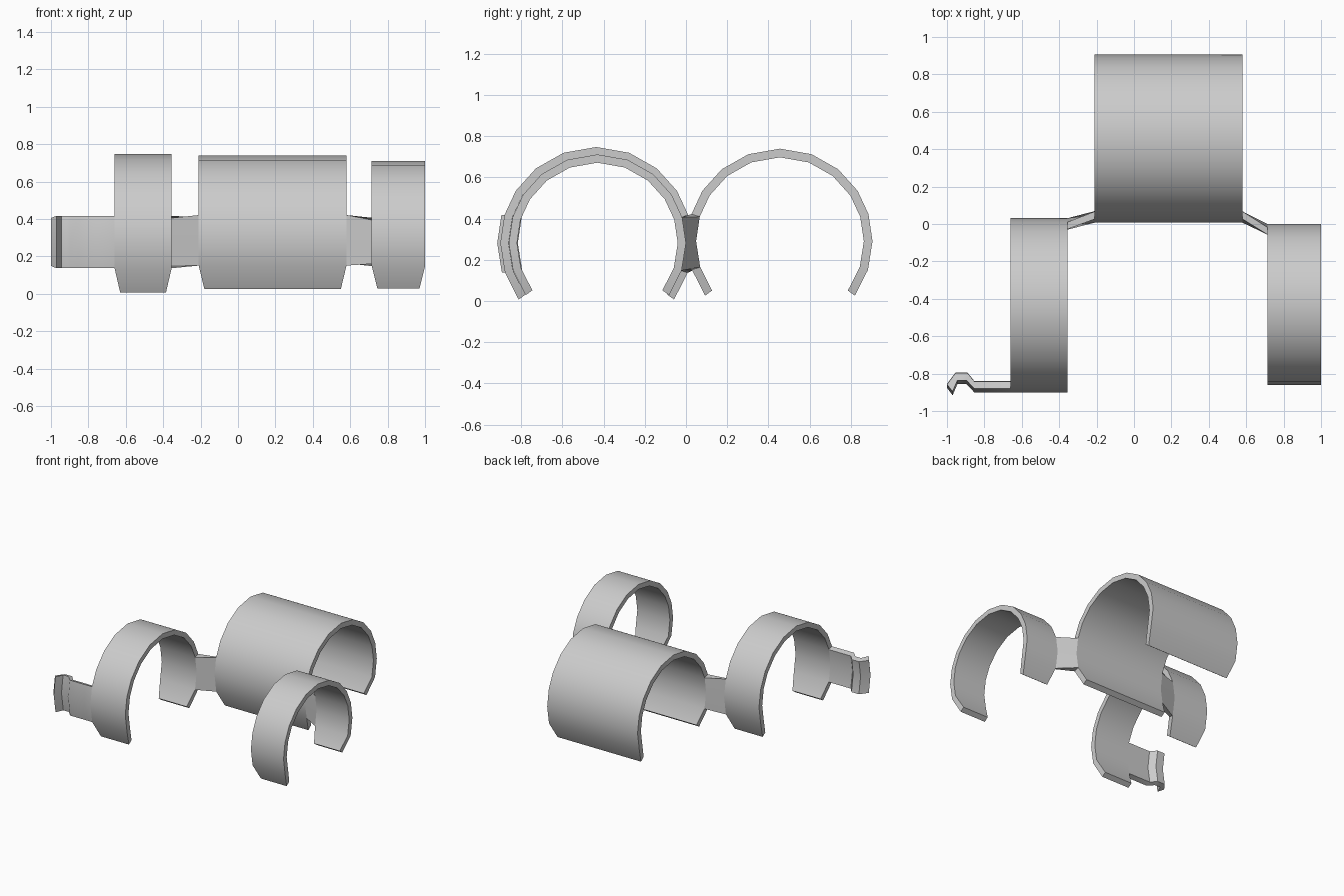
import bpy, bmesh
from math import sin, cos, radians

if "Cube" in bpy.data.objects:
    bpy.data.objects.remove(bpy.data.objects["Cube"])

HALF = [0, 20, 39, 57, 73, 90, 108, 126]          # facet angles from the crown
ANGLES = [-a for a in HALF[:0:-1]] + HALF
JOIN = [73, 90, 108]                              # rows where strips attach

# Clip data: x range, ring centre (y, z), outer and inner radius
LEFT = dict(x=(-0.66, -0.355), c=(-0.435, 0.281), r=(0.466, 0.426))
MIDDLE = dict(x=(-0.21, 0.58), c=(0.456, 0.29), r=(0.449, 0.407))
RIGHT = dict(x=(0.715, 1.0), c=(-0.43, 0.281), r=(0.43, 0.39))


def ring_point(clip, x, which, angle):
    a, r = radians(angle), clip["r"][which]
    return (x, clip["c"][0] + r * sin(a), clip["c"][1] + r * cos(a))


def loft(name, sections, cap_start=True, cap_end=True, skip=()):
    bm = bmesh.new()
    rows = [[bm.verts.new(p) for p in s] for s in sections]
    n = len(rows[0])
    for i in range(len(rows) - 1):
        for k in range(n):
            if (i, k) not in skip:
                j = (k + 1) % n
                bm.faces.new((rows[i][k], rows[i][j], rows[i + 1][j], rows[i + 1][k]))
    for row, wanted in ((rows[0], cap_start), (rows[-1], cap_end)):
        if not wanted:
            continue
        if n == 4:
            bm.faces.new(row)
        else:
            for k in range(n // 2 - 1):
                bm.faces.new((row[k], row[k + 1], row[n - 2 - k], row[n - 1 - k]))
    bmesh.ops.recalc_face_normals(bm, faces=bm.faces)
    mesh = bpy.data.meshes.new(name)
    bm.to_mesh(mesh)
    bm.free()
    ob = bpy.data.objects.new(name, mesh)
    bpy.context.collection.objects.link(ob)
    bpy.ops.object.select_all(action="DESELECT")
    ob.select_set(True)
    bpy.context.view_layer.objects.active = ob
    bpy.ops.object.shade_smooth_by_angle(angle=radians(50))
    return ob


def make_clip(name, clip, joins):
    # joins: (side of the ring, edge) pairs left open for connecting strips
    sections = []
    for a in ANGLES:
        inset = 0.03 if abs(a) == HALF[-1] else 0
        x0, x1 = clip["x"][0] + inset, clip["x"][1] - inset
        sections.append([ring_point(clip, x0, 0, a), ring_point(clip, x1, 0, a),
                         ring_point(clip, x1, 1, a), ring_point(clip, x0, 1, a)])
    skip = set()
    for side, edge in joins:
        k = 1 if edge == "right" else 3
        for i in range(len(ANGLES) - 1):
            lo, hi = sorted((side * ANGLES[i], side * ANGLES[i + 1]))
            if lo >= JOIN[0] and hi <= JOIN[-1]:
                skip.add((i, k))
    loft(name, sections, skip=skip)


def join_section(clip, x, side, first):
    # cross-section of the wall between the join rows, starting on one face
    return ([ring_point(clip, x, first, side * a) for a in JOIN] +
            [ring_point(clip, x, 1 - first, side * a) for a in reversed(JOIN)])


# Three open C-shaped clips
make_clip("left_clip", LEFT, [(1, "right"), (-1, "left")])
make_clip("middle_clip", MIDDLE, [(-1, "left"), (-1, "right")])
make_clip("right_clip", RIGHT, [(1, "left")])

# Twisted strips joining the clips
loft("left_bridge", [join_section(LEFT, LEFT["x"][1], 1, 0),
                     join_section(MIDDLE, MIDDLE["x"][0], -1, 1)], False, False)
loft("right_bridge", [join_section(MIDDLE, MIDDLE["x"][1], -1, 1),
                      join_section(RIGHT, RIGHT["x"][0], 1, 0)], False, False)

# Hooked end tab: outer x, inner x, y offset
HOOK = [(-0.66, -0.66, 0), (-0.853, -0.853, 0), (-0.896, -0.89, 0.045),
        (-0.944, -0.955, 0.045), (-0.97, -1.0, -0.015)]
tab = []
for xo, xi, dy in HOOK:
    base = join_section(LEFT, 0, -1, 0)
    tab.append([(xo if k < 3 else xi, p[1] + dy, p[2]) for k, p in enumerate(base)])
loft("hook_tab", tab, cap_start=False)
